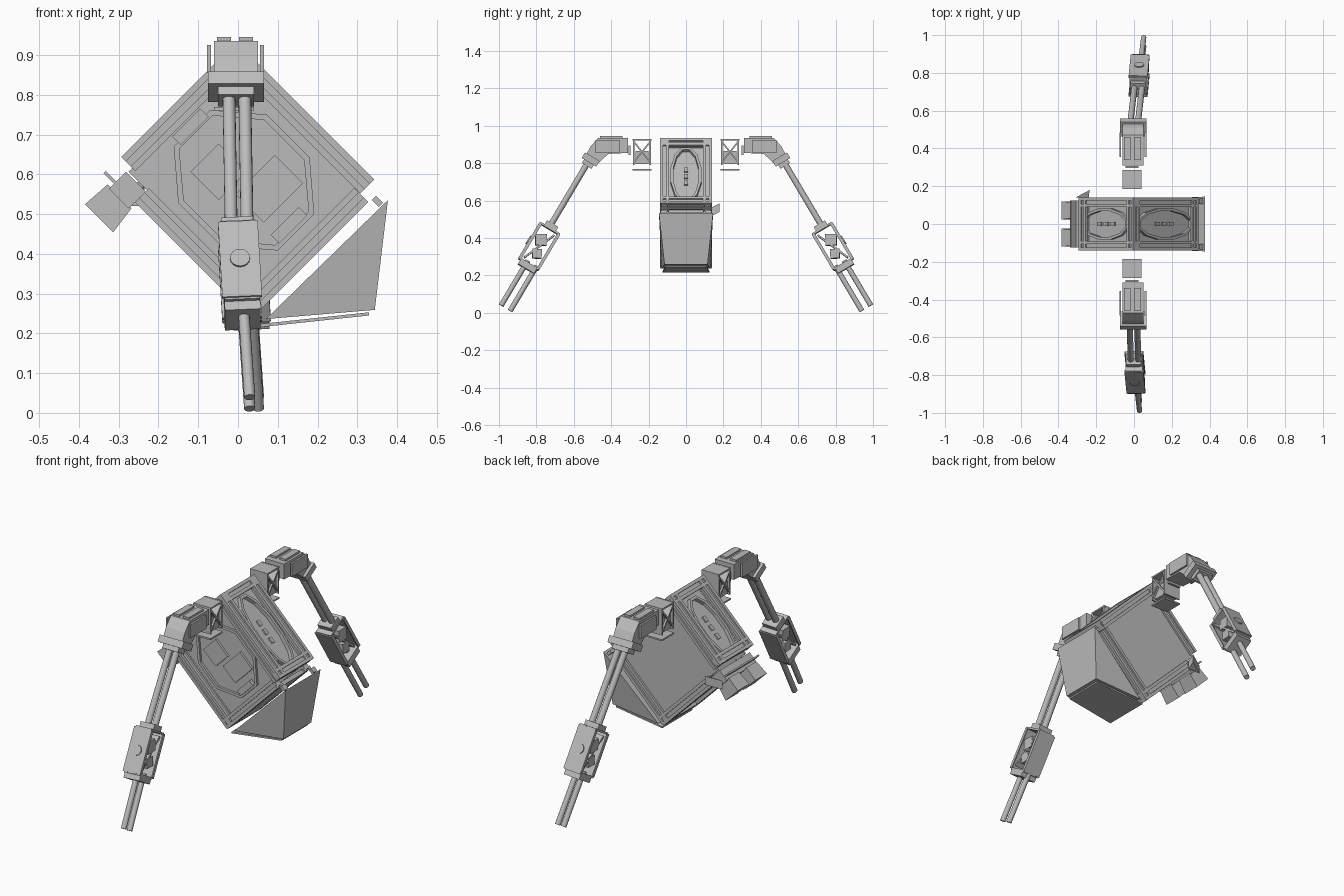
import bpy, bmesh, math
from mathutils import Matrix, Vector

cube = bpy.data.objects.get("Cube")
if cube:
    bpy.data.objects.remove(cube, do_unlink=True)

grey = bpy.data.materials.new("machine grey")
grey.use_nodes = True
grey.diffuse_color = (0.5, 0.5, 0.5, 1)
grey.node_tree.nodes["Principled BSDF"].inputs["Base Color"].default_value = (0.5, 0.5, 0.5, 1)


def finish(name, bm, frame=Matrix()):
    bmesh.ops.transform(bm, matrix=frame, verts=bm.verts)
    bmesh.ops.recalc_face_normals(bm, faces=bm.faces)
    mesh = bpy.data.meshes.new(name)
    bm.to_mesh(mesh)
    bm.free()
    mesh.materials.append(grey)
    obj = bpy.data.objects.new(name, mesh)
    bpy.context.collection.objects.link(obj)
    return obj


def boxes(name, frame, parts):
    """One object from boxes given as (centre, size, optional turn about x)."""
    bm = bmesh.new()
    for centre, size, *turn in parts:
        m = Matrix.Translation(centre) @ Matrix.Rotation(turn[0] if turn else 0, 4, 'X')
        bmesh.ops.create_cube(bm, size=1, matrix=m @ Matrix.Diagonal((*size, 1)))
    return finish(name, bm, frame)


def prism(name, points, push, frame=Matrix()):
    """Flat outline pushed along a vector."""
    bm = bmesh.new()
    face = bm.faces.new([bm.verts.new(p) for p in points])
    out = bmesh.ops.extrude_face_region(bm, geom=[face], use_keep_orig=True)
    moved = [g for g in out["geom"] if isinstance(g, bmesh.types.BMVert)]
    bmesh.ops.translate(bm, vec=push, verts=moved)
    return finish(name, bm, frame)


def rods(name, frame, parts, sides=16):
    """Round rods along local z, given as (centre, radius, length)."""
    bm = bmesh.new()
    for centre, radius, length in parts:
        bmesh.ops.create_cone(bm, cap_ends=True, segments=sides, radius1=radius, radius2=radius,
                              depth=length, matrix=Matrix.Translation(centre))
    obj = finish(name, bm, frame)
    for poly in obj.data.polygons:
        poly.use_smooth = len(poly.vertices) == 4
    return obj


def ring(name, frame, rx, ry, width, depth, sides=12):
    """Long many-sided frame with a hole, lying in local xy."""
    bm = bmesh.new()
    loops = []
    for inset, z in ((0, 0), (0, depth), (width, depth), (width, 0)):
        loops.append([bm.verts.new(((rx - inset) * math.cos(t), (ry - inset) * math.sin(t), z))
                      for t in (2 * math.pi * (i + 0.5) / sides for i in range(sides))])
    for k in range(4):
        a, b = loops[k], loops[(k + 1) % 4]
        for i in range(sides):
            j = (i + 1) % sides
            bm.faces.new((a[i], a[j], b[j], b[i]))
    return finish(name, bm, frame)


# Body frame: local x points to upper right, local z to upper left
body = Matrix.Translation((0.015, 0, 0.585)) @ Matrix.Rotation(math.radians(-45), 4, 'Y')


def rail(name, centre, axis, length):
    """Slotted square bar: a core with four corner strips."""
    parts = []
    for a, b, t in ((0, 0, 0.034), (1, 1, 0.016), (1, -1, 0.016), (-1, 1, 0.016), (-1, -1, 0.016)):
        offset, size = [a * 0.017, b * 0.017], [t, t]
        offset.insert(axis, 0)
        size.insert(axis, length)
        parts.append((Vector(centre) + Vector(offset), size))
    boxes(name, body, parts)


# Slotted rail frame
for side, label in ((-1, "front"), (1, "back")):
    y = side * 0.115
    rail(label + "_upper_left_rail", (0.028, y, 0.235), 0, 0.41)
    rail(label + "_lower_right_rail", (-0.023, y, -0.235), 0, 0.41)
    rail(label + "_upper_right_rail", (0.208, y, 0.01), 2, 0.48)
    rail(label + "_lower_left_rail", (-0.208, y, -0.05), 2, 0.41)
for label, x, z in (("top", 0.208, 0.235), ("right", 0.208, -0.205),
                    ("bottom", -0.208, -0.235), ("left", -0.15, 0.235)):
    rail(label + "_cross_rail", (x, 0, z), 1, 0.27)

# Body panels
boxes("back_panel", body, [((0, 0.125, 0), (0.38, 0.01, 0.44))])
boxes("front_panel", body, [((0, -0.1, 0), (0.38, 0.01, 0.44))])
boxes("upper_right_panel", body, [((0.195, 0, 0), (0.01, 0.19, 0.43))])
boxes("upper_left_panel", body, [((0.02, 0, 0.22), (0.36, 0.19, 0.01))])
boxes("lower_left_panel", body, [((-0.21, 0, -0.04), (0.01, 0.2, 0.4))])
boxes("lower_right_panel", body, [((-0.02, 0, -0.25), (0.38, 0.2, 0.02))])

# Long oval hatches on the two upper faces
hatch_right = body @ Matrix.Translation((0.2, 0, 0)) @ Matrix.Rotation(math.pi / 2, 4, 'Y')
hatch_left = body @ Matrix.Translation((0, 0, 0.225))
for label, frame, long in (("right", hatch_right, 0.21), ("left", hatch_left, 0.175)):
    ring(label + "_hatch_rim", frame, long, 0.085, 0.015, 0.02)
    boxes(label + "_hatch_latches", frame,
          [((x, 0, 0.004), (0.03, 0.02, 0.008)) for x in (-0.05, 0, 0.05)])

# Front face fittings
hatch_front = body @ Matrix.Translation((0, -0.105, 0)) @ Matrix.Rotation(math.pi / 2, 4, 'X')
ring("front_hatch_rim", hatch_front, 0.17, 0.2, 0.015, 0.012, 8)
boxes("front_fittings", hatch_front, [((0, 0.19, 0.01), (0.1, 0.03, 0.02)),
                                     ((0, -0.16, 0.01), (0.1, 0.03, 0.02)),
                                     ((0.03, -0.06, 0.006), (0.14, 0.1, 0.012)),
                                     ((-0.03, 0.06, 0.006), (0.1, 0.1, 0.012))])

# Tapered hopper on the lower right
hull = bmesh.new()
for x, z, half in ((0.377, 0.535, 0.145), (0.344, 0.259, 0.115), (0.07, 0.236, 0.13)):
    for side in (-1, 1):
        hull.verts.new((x, side * half, z))
bmesh.ops.convex_hull(hull, input=hull.verts)
finish("hopper", hull)
prism("hopper_floor", [(0.05, -0.125, 0.215), (0.33, -0.11, 0.245),
                       (0.33, 0.11, 0.245), (0.05, 0.125, 0.215)], (0, 0, 0.008))
boxes("hopper_hinges", body, [((0.2, y, -0.275), (0.015, 0.03, 0.025)) for y in (-0.12, 0.12)])

# Twin flared pods on the left corner
for side, label in ((-1, "front"), (1, "back")):
    pod = bmesh.new()
    for x, z0, z1, half in ((-0.325, 0.14, 0.24, 0.048), (-0.25, 0.15, 0.235, 0.042)):
        for y in (-half, half):
            for z in (z0, z1):
                pod.verts.new((x, side * 0.072 + y, z))
    bmesh.ops.convex_hull(pod, input=pod.verts)
    finish(label + "_pod", pod, body)
boxes("pod_mount", body, [((-0.225, 0, 0.19), (0.06, 0.25, 0.07)),
                          ((-0.233, 0, 0.235), (0.008, 0.25, 0.055))])
prism("side_fin", [(-0.31, 0.14, 0.52), (-0.24, 0.14, 0.52), (-0.235, 0.18, 0.54)], (0, 0, 0.045))


# Arms front and back; the back one swings slightly further sideways
for side, label, swing in ((-1, "front", 0), (1, "back", 0.022)):
    flip = Matrix.Diagonal((1, side, 1, 1))

    # Limb frame: local z runs down the limb, local y points outward
    down = Vector((0, 0.51, -0.86)).normalized()
    out = Vector((0, 0.86, 0.51)).normalized()

    def limb(x, y, z, lean=0.0):
        axis = (down + Vector((lean, 0, 0))).normalized()
        right = out.cross(axis)
        m = Matrix((right, out, axis)).transposed().to_4x4()
        return flip @ Matrix.Translation((x, y, z)) @ m

    bracket = flip @ Matrix.Translation((-0.01, 0.235, 0.85))
    boxes(label + "_shoulder_bracket", bracket, [
        ((0, -0.045, 0.01), (0.1, 0.008, 0.14)), ((0, 0.045, 0.01), (0.1, 0.008, 0.14)),
        ((0, 0, 0.075), (0.1, 0.1, 0.008)), ((0, 0, -0.085), (0.1, 0.1, 0.008)),
        ((0, 0, -0.02), (0.08, 0.07, 0.07)), ((0, 0, 0.01), (0.1, 0.14, 0.008), 0.9),
        ((0, 0, 0.01), (0.1, 0.14, 0.008), -0.9),
        ((0, 0.067, 0.02), (0.07, 0.012, 0.05))])

    outline = [(0.31, 0.935), (0.47, 0.935), (0.51, 0.89), (0.545, 0.825),
               (0.48, 0.79), (0.415, 0.85), (0.31, 0.855)]
    prism(label + "_shoulder_housing", [(-0.06, y, z) for y, z in outline], (0.11, 0, 0), flip)
    boxes(label + "_shoulder_fins", flip, [((x, 0.42, 0.89), (0.01, 0.13, 0.07)) for x in (-0.073, 0.06)]
          + [((x, 0.4, 0.938), (0.035, 0.12, 0.014)) for x in (-0.035, 0.02)])
    boxes(label + "_shoulder_collar", limb(-0.005, 0.51, 0.82),
          [((0, 0, 0), (0.14, 0.09, 0.035)), ((0, 0, 0.025), (0.09, 0.06, 0.03))])

    # Upper limb: two tubes side by side
    rods(label + "_upper_tubes", limb(swing / 2, 0.625, 0.635, 0.015 + swing * 2),
         [((x, 0, 0), 0.016, 0.41) for x in (-0.02, 0.02)])

    # Open elbow box with narrow side rims, inner brace and round boss
    elbow = limb(0.005 + swing, 0.785, 0.355, 0.05)
    boxes(label + "_elbow_box", elbow, [
        ((0, 0.061, 0), (0.1, 0.008, 0.22)), ((0, -0.061, 0), (0.1, 0.008, 0.22)),
        ((0, 0, -0.11), (0.09, 0.12, 0.01)), ((0, 0, 0.11), (0.09, 0.12, 0.01)),
        ((0, 0.01, -0.035), (0.08, 0.06, 0.06), 0.5), ((0, -0.01, 0.04), (0.08, 0.05, 0.05), 0.5),
        ((0, 0, 0), (0.08, 0.01, 0.2), -0.4)])
    boxes(label + "_elbow_rims", elbow,
          [((x, y, 0), (0.006, 0.014, 0.21)) for x in (-0.047, 0.047) for y in (-0.055, 0.055)])
    boxes(label + "_elbow_collars", elbow, [((0, 0, 0.125), (0.09, 0.1, 0.03)),
                                            ((0, 0, -0.125), (0.08, 0.07, 0.03))])
    rods(label + "_elbow_boss", elbow @ Matrix.Rotation(math.pi / 2, 4, 'X'),
         [((0, 0, -0.066), 0.025, 0.01)])

    # Lower limb: two tubes, one outside the other
    rods(label + "_lower_tubes", limb(0.021 + swing, 0.893, 0.145, 0.06),
         [((0, y, 0), 0.014, 0.28) for y in (-0.028, 0.028)])
